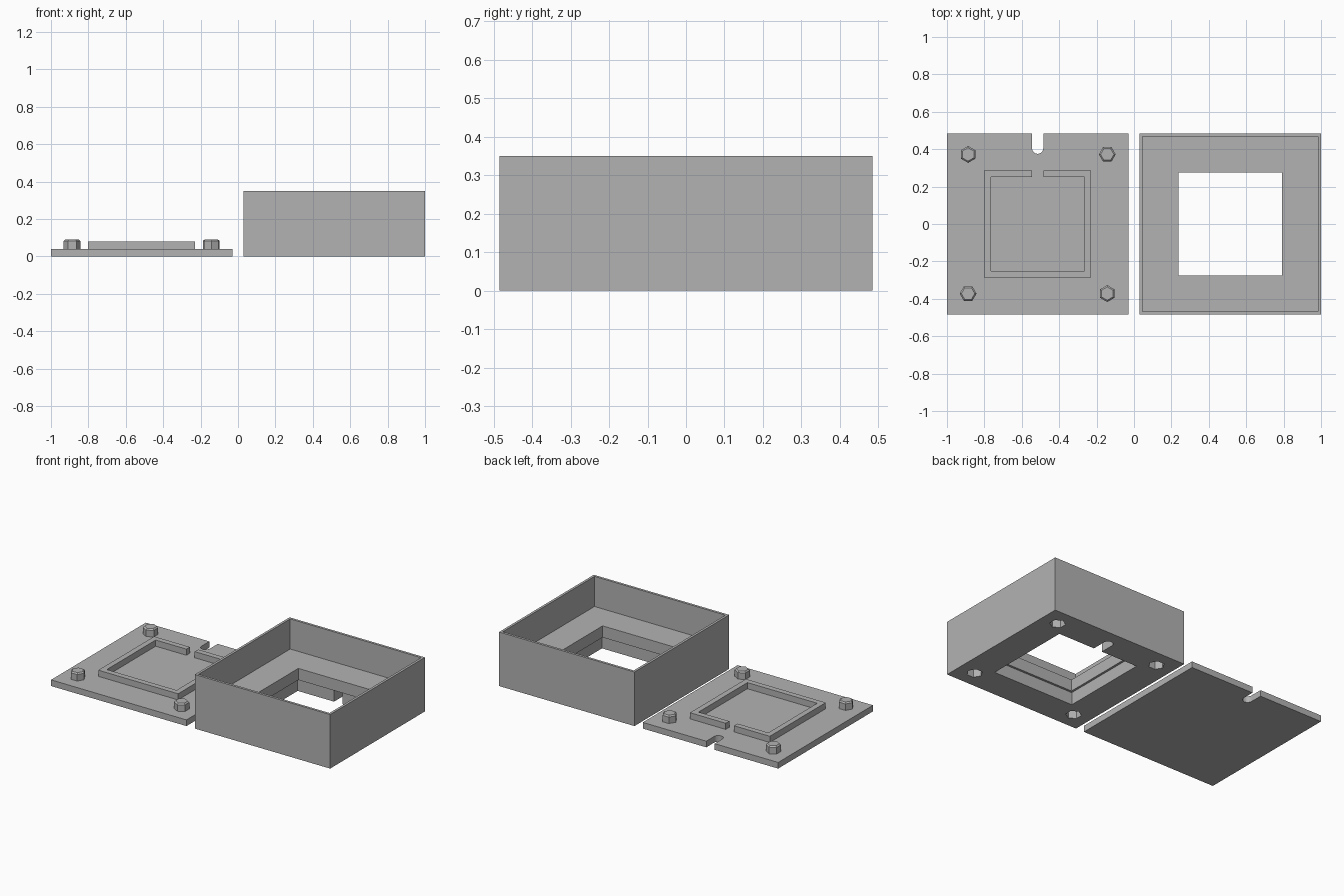
import bpy, bmesh, math

if "Cube" in bpy.data.objects:
    bpy.data.objects.remove(bpy.data.objects["Cube"])

grey = bpy.data.materials.new("light_grey")
grey.diffuse_color = (0.45, 0.45, 0.45, 1)
grey.use_nodes = True
grey.node_tree.nodes["Principled BSDF"].inputs["Base Color"].default_value = grey.diffuse_color

CX, HALF = 0.515, 0.485      # tray centre offset and half width
PEG = 0.372                  # peg offset from the tray centre
PLATE_Z, RING_Z, BOX_Z = 0.04, 0.08, 0.35
FLOOR_Z, RECESS_Z = 0.155, 0.08


def prism(name, outline, z0, z1, chamfer=0.0):
    """Extrude a 2D outline, optionally chamfering its top rim."""
    bm = bmesh.new()
    face = bm.faces.new([bm.verts.new((x, y, z0)) for x, y in outline])
    top = bmesh.ops.extrude_face_region(bm, geom=[face])["geom"]
    for v in top:
        if isinstance(v, bmesh.types.BMVert):
            v.co.z = z1
    bmesh.ops.recalc_face_normals(bm, faces=bm.faces)
    if chamfer:
        rim = [e for e in bm.edges if all(v.co.z > z1 - 1e-5 for v in e.verts)]
        bmesh.ops.bevel(bm, geom=rim, offset=chamfer, segments=1, affect='EDGES')
    mesh = bpy.data.meshes.new(name)
    bm.to_mesh(mesh)
    bm.free()
    mesh.materials.append(grey)
    obj = bpy.data.objects.new(name, mesh)
    bpy.context.collection.objects.link(obj)
    return obj


def rect(x0, x1, y0, y1):
    return [(x0, y0), (x1, y0), (x1, y1), (x0, y1)]


def square(cx, h):
    return rect(cx - h, cx + h, -h, h)


def hexagon(cx, cy, r, pointy):
    start = math.pi / 6 if pointy else 0
    return [(cx + r * math.cos(start + i * math.pi / 3),
             cy + r * math.sin(start + i * math.pi / 3)) for i in range(6)]


def slot(cx, r, y_round, y_open, n=12):
    """Strip with a round end at y_round and a flat end at y_open."""
    s = 1 if y_round > y_open else -1
    arc = [(cx + r * math.cos(math.pi * i / n),
            y_round - s * r + s * r * math.sin(math.pi * i / n)) for i in range(n + 1)]
    return arc + [(cx - r, y_open), (cx + r, y_open)]


def cut(target, cutter):
    mod = target.modifiers.new("cut", 'BOOLEAN')
    mod.operation, mod.solver, mod.object = 'DIFFERENCE', 'EXACT', cutter
    bpy.context.view_layer.objects.active = target
    bpy.ops.object.modifier_apply(modifier=mod.name)
    bpy.data.objects.remove(cutter)


# Lid plate with its cable slot
plate = prism("lid_plate", square(-CX, HALF), 0, PLATE_Z)
cut(plate, prism("cutter", slot(-CX, 0.03, 0.375, 0.6), -0.1, 0.2))

# Raised square rim with a cable gap at the back
rim = prism("lid_rim", square(-CX, 0.286), PLATE_Z, RING_Z)
cut(rim, prism("cutter", square(-CX, 0.25), -0.1, 0.2))
cut(rim, prism("cutter", rect(-CX - 0.03, -CX + 0.03, 0.2, 0.4), -0.1, 0.2))

# Open box: cavity, floor opening, wider underside recess and cable channel
box = prism("box", square(CX, HALF), 0, BOX_Z)
cut(box, prism("cutter", square(CX, HALF - 0.016), FLOOR_Z, 0.5))
cut(box, prism("cutter", square(CX, 0.276), -0.1, 0.3))
cut(box, prism("cutter", square(CX, 0.29), -0.1, RECESS_Z))
cut(box, prism("cutter", slot(CX, 0.03, 0.41, 0.2), -0.1, RECESS_Z))

# Hexagonal pegs on the lid and matching sockets under the box
for sx in (-1, 1):
    for sy in (-1, 1):
        pointy = sx != sy
        prism("lid_peg", hexagon(-CX + sx * PEG, sy * PEG, 0.045, pointy),
              PLATE_Z, 0.09, 0.008)
        cut(box, prism("cutter", hexagon(CX - sx * PEG, sy * PEG, 0.047, pointy),
                       -0.1, 0.06))
